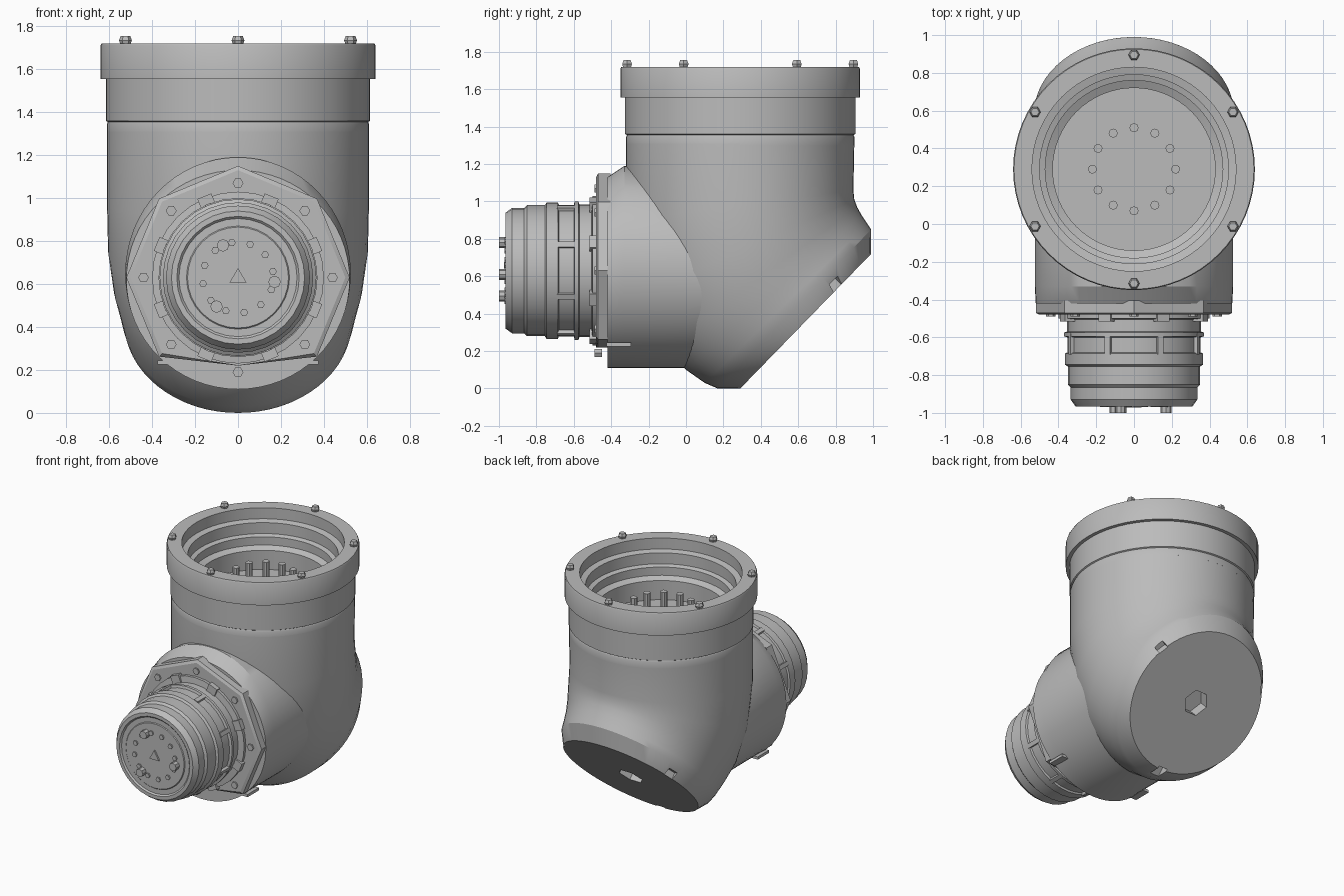
import bpy, bmesh
from math import sin, cos, pi, radians
from mathutils import Vector, Matrix

cube = bpy.data.objects.get("Cube")
if cube:
    bpy.data.objects.remove(cube)

grey = bpy.data.materials.new("mid_grey")
grey.use_nodes = True
grey.diffuse_color = (0.5, 0.5, 0.5, 1)
grey.node_tree.nodes["Principled BSDF"].inputs["Base Color"].default_value = (0.5, 0.5, 0.5, 1)

X, Y, Z = Vector((1, 0, 0)), Vector((0, 1, 0)), Vector((0, 0, 1))
BARREL = Vector((0, 0.29, 0))      # upright barrel axis
PLUG = Vector((0, 0, 0.63))        # front plug axis
CAP = Vector((0, 0.64, 0.36))      # centre of the slanted cap
CAP_UP = Vector((0, 1, 1)).normalized()
CAP_OUT = Vector((0, 1, -1)).normalized()
parts = []


def finish(name, bm):
    bmesh.ops.recalc_face_normals(bm, faces=bm.faces)
    mesh = bpy.data.meshes.new(name)
    bm.to_mesh(mesh)
    bm.free()
    mesh.materials.append(grey)
    obj = bpy.data.objects.new(name, mesh)
    bpy.context.collection.objects.link(obj)
    parts.append(obj)
    return obj


def add_tube(bm, rings, sides, turn=0.0):
    """Skin a stack of (centre, u, v) ellipses and close both ends."""
    loops = []
    for c, u, v in rings:
        angles = [turn + 2 * pi * i / sides for i in range(sides)]
        loops.append([bm.verts.new(c + u * cos(a) + v * sin(a)) for a in angles])
    for a, b in zip(loops, loops[1:]):
        for i in range(sides):
            j = (i + 1) % sides
            bm.faces.new((a[i], a[j], b[j], b[i]))
    bm.faces.new(loops[0])
    bm.faces.new(loops[-1])


def lathe(name, profile, origin, axis, sides, turn=0.0):
    """Profile is (radius, distance along axis)."""
    up = Y if axis == Z else Z
    bm = bmesh.new()
    add_tube(bm, [(origin + axis * d, X * r, up * r) for r, d in profile], sides, turn)
    return finish(name, bm)


def loft(name, rings, sides=64):
    """Rings are (y, z) of two opposite edge points and the half width."""
    bm = bmesh.new()
    stack = []
    for p, q, w in rings:
        p, q = Vector((0, *p)), Vector((0, *q))
        stack.append(((p + q) / 2, X * w, (q - p) / 2))
    add_tube(bm, stack, sides)
    return finish(name, bm)


def add_box(bm, centre, size, right=X, up=Z):
    """Box whose local axes are right, depth and up."""
    rot = Matrix((right, up.cross(right), up)).transposed().to_4x4()
    bmesh.ops.create_cube(bm, size=1, matrix=Matrix.Translation(centre) @ rot @ Matrix.Diagonal((*size, 1)))


def around(count, radius, origin, up, start=0.0):
    """Points on a circle with their outward and tangent directions."""
    for i in range(count):
        a = radians(start) + 2 * pi * i / count
        out = X * cos(a) + up * sin(a)
        yield origin + out * radius, out, up * cos(a) - X * sin(a)


# Elbow body: upright barrel swept into the slanted cap
body = loft("elbow_body", [
    ((-0.32, 1.31), (0.90, 1.31), 0.61),
    ((-0.32, 0.90), (0.895, 1.06), 0.61),
    ((-0.25, 0.50), (0.90, 1.01), 0.605),
    ((-0.12, 0.22), (0.915, 0.97), 0.58),
    ((0.00, 0.10), (0.94, 0.925), 0.555),
    ((0.10, 0.03), (0.97, 0.88), 0.54),
    ((0.17, 0.00), (0.99, 0.85), 0.53),
    ((0.29, 0.00), (0.99, 0.72), 0.49)])

# Front neck of the elbow
loft("front_neck", [
    ((-0.42, 0.11), (-0.42, 1.13), 0.52),
    ((-0.33, 0.11), (-0.33, 1.19), 0.525),
    ((0.00, 0.11), (0.00, 1.17), 0.525),
    ((0.30, 0.15), (0.30, 1.10), 0.52)])

# Hex socket and three rim notches cut in the slanted cap
bm = bmesh.new()
add_tube(bm, [(CAP + CAP_OUT * d, X * 0.09, CAP_UP * 0.09) for d in (-0.08, 0.1)], 6)
for p, out, side in around(3, 0.53, CAP, CAP_UP, 30):
    add_box(bm, p, (0.09, 0.07, 0.1), out, CAP_OUT)
cutter = finish("cap_cutter", bm)
cutter.hide_render = True
mod = body.modifiers.new("cap_cut", "BOOLEAN")
mod.operation = "DIFFERENCE"
mod.object = cutter
bpy.context.view_layer.objects.active = body
bpy.ops.object.modifier_apply(modifier=mod.name)
parts.remove(cutter)
bpy.data.objects.remove(cutter)

# Upper sleeve with collar and stepped socket
lathe("socket_sleeve", [
    (0.43, 1.32), (0.43, 1.46), (0.47, 1.48), (0.47, 1.54), (0.50, 1.55),
    (0.50, 1.63), (0.54, 1.64), (0.54, 1.72), (0.635, 1.72), (0.64, 1.71),
    (0.64, 1.555), (0.615, 1.555), (0.615, 1.36), (0.606, 1.355), (0.61, 1.345),
    (0.61, 1.30)], BARREL, Z, 64)

# Contact pins in the socket
bm = bmesh.new()
for p, out, side in around(12, 0.22, BARREL, Y):
    add_tube(bm, [(p + Z * h, X * 0.024, Y * 0.024) for h in (1.31, 1.48)], 8)
finish("socket_pins", bm)

# Small studs on the collar
bm = bmesh.new()
for p, out, side in around(6, 0.605, BARREL, Y, 30):
    add_tube(bm, [(p + Z * h, X * r, Y * r) for h, r in ((1.70, 0.018), (1.735, 0.03), (1.755, 0.022))], 6)
finish("collar_studs", bm)

# Eight-sided flange with a flattened bottom
flange = lathe("flange", [(0.50, -0.48), (0.52, -0.47), (0.52, -0.405)], PLUG, Y, 8)
for v in flange.data.vertices:
    v.co.z = max(v.co.z, 0.22)

# Flange screws and locking lugs
bm = bmesh.new()
for p, out, side in around(8, 0.44, PLUG, Z):
    add_tube(bm, [(p + Y * y, X * 0.025, Z * 0.025) for y in (-0.49, -0.45)], 6)
for p, out, side in around(8, 0.38, PLUG, Z, 22.5):
    add_box(bm, p - Y * 0.485, (0.06, 0.06, 0.07), out, side)
for x in (-0.35, 0.35):
    add_box(bm, Vector((x, -0.36, 0.235)), (0.05, 0.13, 0.02))
finish("flange_lugs", bm)

# Stepped plug shell
lathe("plug_shell", [
    (0.40, -0.44), (0.40, -0.50), (0.355, -0.505), (0.355, -0.57), (0.37, -0.575),
    (0.37, -0.595), (0.352, -0.60), (0.352, -0.68), (0.365, -0.685), (0.365, -0.745),
    (0.35, -0.755), (0.35, -0.85), (0.335, -0.865), (0.335, -0.93), (0.31, -0.965),
    (0.285, -0.965), (0.275, -0.955), (0.24, -0.955), (0.235, -0.96)], PLUG, Y, 32)

# Grip ribs round the plug
bm = bmesh.new()
for p, out, side in around(8, 0.355, PLUG, Z, 22.5):
    add_box(bm, p - Y * 0.635, (0.03, 0.03, 0.11), out, Y)
finish("plug_ribs", bm)

# Plug contacts: a ring of short pins, three longer pins and a centre key
bm = bmesh.new()
for p, out, side in around(12, 0.165, PLUG, Z, 10):
    add_tube(bm, [(p + Y * y, X * 0.018, Z * 0.018) for y in (-0.97, -0.94)], 6)
for x, z in ((-0.07, 0.78), (0.17, 0.61), (-0.10, 0.495)):
    c = Vector((x, 0, z))
    add_tube(bm, [(c + Y * y, X * 0.029, Z * 0.029) for y in (-1.0, -0.94)], 8)
add_tube(bm, [(PLUG + Y * y, X * 0.045, Z * 0.045) for y in (-0.972, -0.94)], 3, pi / 2)
finish("plug_pins", bm)

# Smooth shading with crisp edges
bpy.ops.object.select_all(action="DESELECT")
for obj in parts:
    obj.select_set(True)
bpy.context.view_layer.objects.active = body
bpy.ops.object.shade_smooth_by_angle(angle=radians(28))
